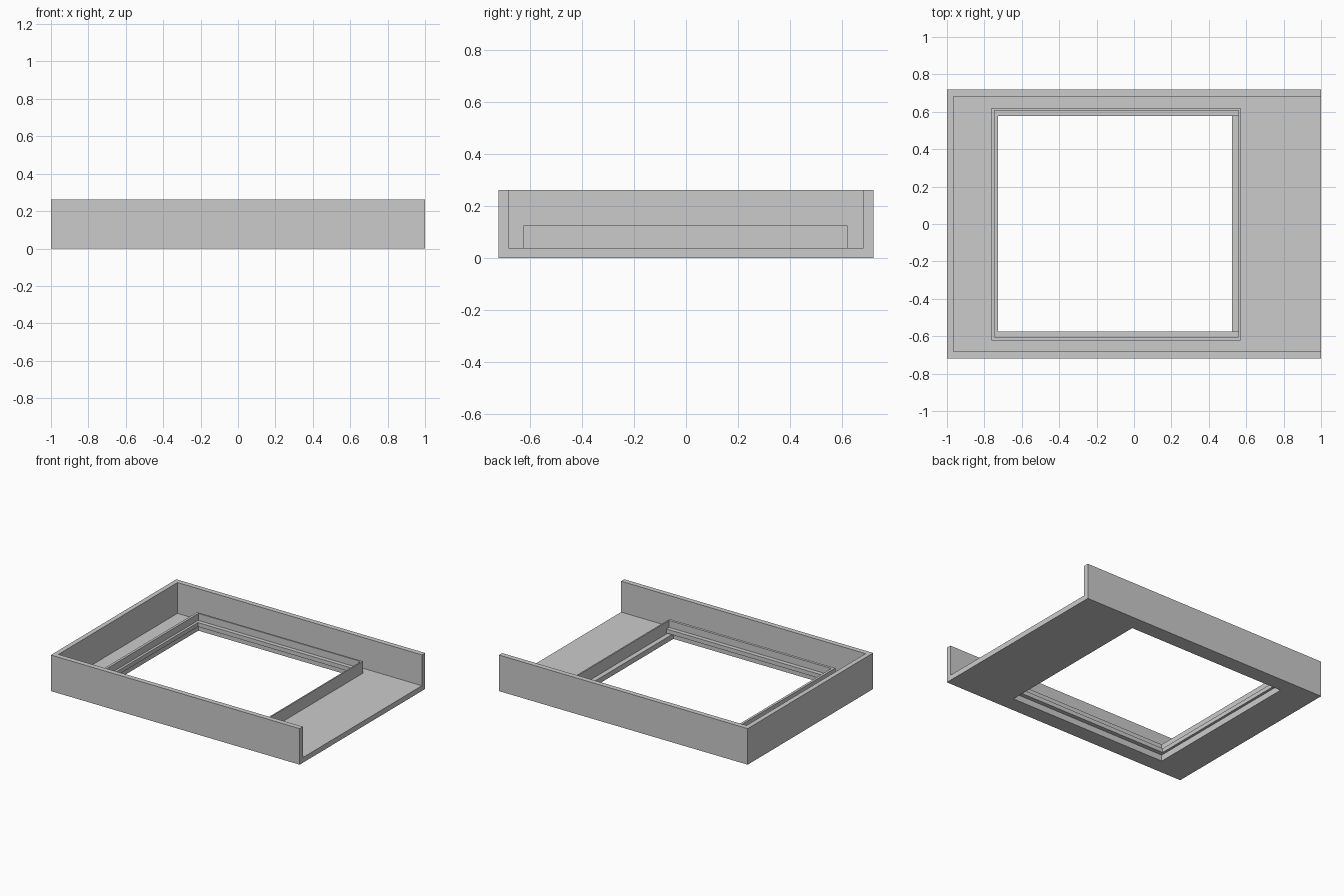
import bpy
import bmesh

cube = bpy.data.objects.get("Cube")
if cube:
    bpy.data.objects.remove(cube, do_unlink=True)

grey = bpy.data.materials.new("plain_grey")
grey.use_nodes = True
color = (0.6, 0.6, 0.6, 1)
grey.diffuse_color = color
grey.node_tree.nodes["Principled BSDF"].inputs["Base Color"].default_value = color


def rect(x0, x1, y0, y1):
    return [(x0, y0), (x1, y0), (x1, y1), (x0, y1)]


def finish(name, bm):
    bmesh.ops.recalc_face_normals(bm, faces=bm.faces)
    mesh = bpy.data.meshes.new(name)
    bm.to_mesh(mesh)
    bm.free()
    mesh.materials.append(grey)
    obj = bpy.data.objects.new(name, mesh)
    bpy.context.collection.objects.link(obj)
    return obj


def prism(name, points, z0, z1):
    """Upright prism over a flat outline."""
    bm = bmesh.new()
    face = bm.faces.new([bm.verts.new((x, y, z0)) for x, y in points])
    out = bmesh.ops.extrude_face_region(bm, geom=[face])
    moved = [v for v in out["geom"] if isinstance(v, bmesh.types.BMVert)]
    bmesh.ops.translate(bm, verts=moved, vec=(0, 0, z1 - z0))
    return finish(name, bm)


def frame(name, outer, inner, z0, z1):
    """Rectangular ring with vertical sides."""
    bm = bmesh.new()
    rings = [[bm.verts.new((x, y, z)) for x, y in rect(*r)]
             for r, z in ((outer, z0), (outer, z1), (inner, z1), (inner, z0))]
    for a, b in zip(rings, rings[1:] + rings[:1]):
        for i in range(4):
            j = (i + 1) % 4
            bm.faces.new((a[i], a[j], b[j], b[i]))
    return finish(name, bm)


def u_outline(outer, inner):
    """U outline open towards +x; both rectangles end at the same x."""
    a, b, c, d = rect(*outer)
    e, f, g, h = rect(*inner)
    return [a, b, f, e, h, g, c, d]


# Floor plate with the window opening
floor_top = 0.038
frame("floor_plate", (-1, 1, -0.72, 0.72), (-0.745, 0.525, -0.605, 0.608), 0, floor_top)

# Outer wall on three sides
prism("outer_wall", u_outline((-1, 1, -0.72, 0.72), (-0.965, 1, -0.683, 0.683)),
      floor_top, 0.262)

# Thin raised rim around the opening
frame("opening_rim", (-0.763, 0.57, -0.624, 0.62), (-0.745, 0.56, -0.605, 0.608),
      floor_top, 0.125)

# Ledge protruding inside the rim on three sides
prism("inner_ledge", u_outline((-0.745, 0.56, -0.605, 0.608), (-0.727, 0.56, -0.574, 0.578)),
      0.045, 0.075)
